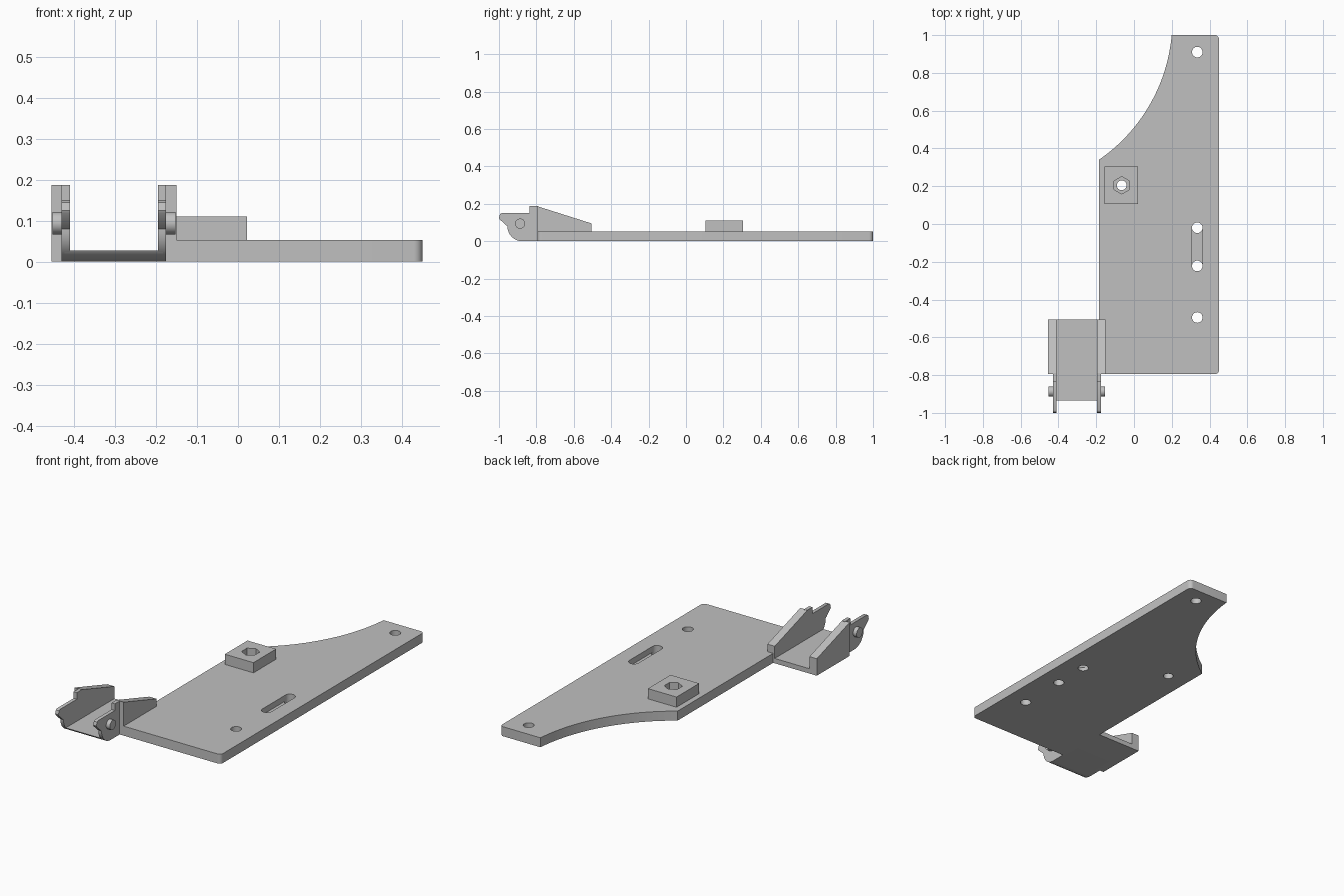
import bpy
import bmesh
from math import sin, cos, radians
from mathutils import Matrix, Vector

if "Cube" in bpy.data.objects:
    bpy.data.objects.remove(bpy.data.objects["Cube"], do_unlink=True)

grey = bpy.data.materials.new("plain grey")
grey.use_nodes = True
COLOUR = (0.53, 0.53, 0.53, 1)
grey.diffuse_color = COLOUR
grey.node_tree.nodes["Principled BSDF"].inputs["Base Color"].default_value = COLOUR


def arc(cx, cy, r, start, end, steps=8):
    angles = [radians(start + (end - start) * i / steps) for i in range(steps + 1)]
    return [(cx + r * cos(a), cy + r * sin(a)) for a in angles]


def rect(x0, x1, y0, y1):
    return [(x0, y0), (x1, y0), (x1, y1), (x0, y1)]


def prism(name, outline, low, high, axis="Z"):
    """Extrude an (x, y) outline along z, or a (y, z) outline along x."""
    bm = bmesh.new()
    place = (lambda p: (p[0], p[1], low)) if axis == "Z" else (lambda p: (low, p[0], p[1]))
    face = bm.faces.new([bm.verts.new(place(p)) for p in outline])
    moved = bmesh.ops.extrude_face_region(bm, geom=[face])["geom"]
    step = Vector((0, 0, high - low)) if axis == "Z" else Vector((high - low, 0, 0))
    bmesh.ops.translate(bm, vec=step, verts=[v for v in moved if isinstance(v, bmesh.types.BMVert)])
    bmesh.ops.recalc_face_normals(bm, faces=bm.faces[:])
    mesh = bpy.data.meshes.new(name)
    bm.to_mesh(mesh)
    bm.free()
    mesh.materials.append(grey)
    obj = bpy.data.objects.new(name, mesh)
    bpy.context.collection.objects.link(obj)
    return obj


def select(obj):
    bpy.ops.object.select_all(action="DESELECT")
    obj.select_set(True)
    bpy.context.view_layer.objects.active = obj


def cut(obj, outline, low, high):
    cutter = prism("cutter", outline, low, high)
    cutter.hide_render = True
    select(obj)
    mod = obj.modifiers.new("cut", "BOOLEAN")
    mod.operation = "DIFFERENCE"
    mod.solver = "EXACT"
    mod.object = cutter
    bpy.ops.object.modifier_apply(modifier=mod.name)
    bpy.data.objects.remove(cutter, do_unlink=True)


def circle(x, y, r, sides=32):
    return arc(x, y, r, 90, 450, sides)[:-1]


TOP = 0.053          # plate thickness
HOLE = 0.028
HOLE_X = 0.335
NUT = (-0.065, 0.205)

# Base plate with a concave sweep at the back and rounded left corners
plate = prism("base_plate",
              [(-0.185, -0.795)]
              + arc(0.428, -0.773, 0.022, -90, 0)
              + arc(0.428, 0.978, 0.022, 0, 90)
              + arc(-0.694, 1.079, 0.897, -5.05, -55.5, 32), 0, TOP)

# Blind slot joining two of the bolt holes
cut(plate, arc(HOLE_X, -0.02, HOLE, 0, 180, 16) + arc(HOLE_X, -0.222, HOLE, 180, 360, 16), 0.02, 0.1)
for y in (0.91, -0.02, -0.222, -0.495):
    cut(plate, circle(HOLE_X, y, HOLE), -0.1, 0.2)
cut(plate, circle(*NUT, 0.026), -0.1, 0.2)

# Raised nut block with a hexagonal pocket
block = prism("nut_block", rect(-0.155, 0.022, 0.105, 0.305), TOP - 0.01, 0.11)
cut(block, circle(*NUT, 0.046, 6), 0.07, 0.2)
cut(block, circle(*NUT, 0.026), -0.1, 0.2)

# Clevis bracket: floor, two stepped cheeks and outer pivot bosses
MID = -0.3025
nose = arc(-0.875, 0.08, 0.08, 180, 270, 12)
floor_curve = [p for p in nose if p[1] < 0.027]
floor = prism("bracket_floor",
              [(-0.505, 0.027), (-0.934, 0.027)] + floor_curve + [(-0.505, 0)],
              MID - 0.12, MID + 0.12, "X")
cheek = [(-0.505, 0), (-0.505, 0.095), (-0.795, 0.187), (-0.795, 0)]
ear = ([(-0.79, 0), (-0.79, 0.187), (-0.837, 0.187), (-0.837, 0.15),
        (-0.985, 0.15), (-0.994, 0.145), (-1.0, 0.125), (-0.997, 0.118),
        (-0.965, 0.088)] + nose)
parts = [plate, block, floor]
for side, sign in (("left", 1), ("right", -1)):
    parts += [
        prism(side + "_cheek", cheek, MID + sign * 0.1075, MID + sign * 0.1525, "X"),
        prism(side + "_ear", ear, MID + sign * 0.1075, MID + sign * 0.1275, "X"),
        prism(side + "_pivot_boss", circle(-0.887, 0.094, 0.027),
              MID + sign * 0.12, MID + sign * 0.15, "X"),
    ]

for obj in parts:
    select(obj)
    bpy.ops.object.shade_smooth_by_angle(angle=radians(30))
